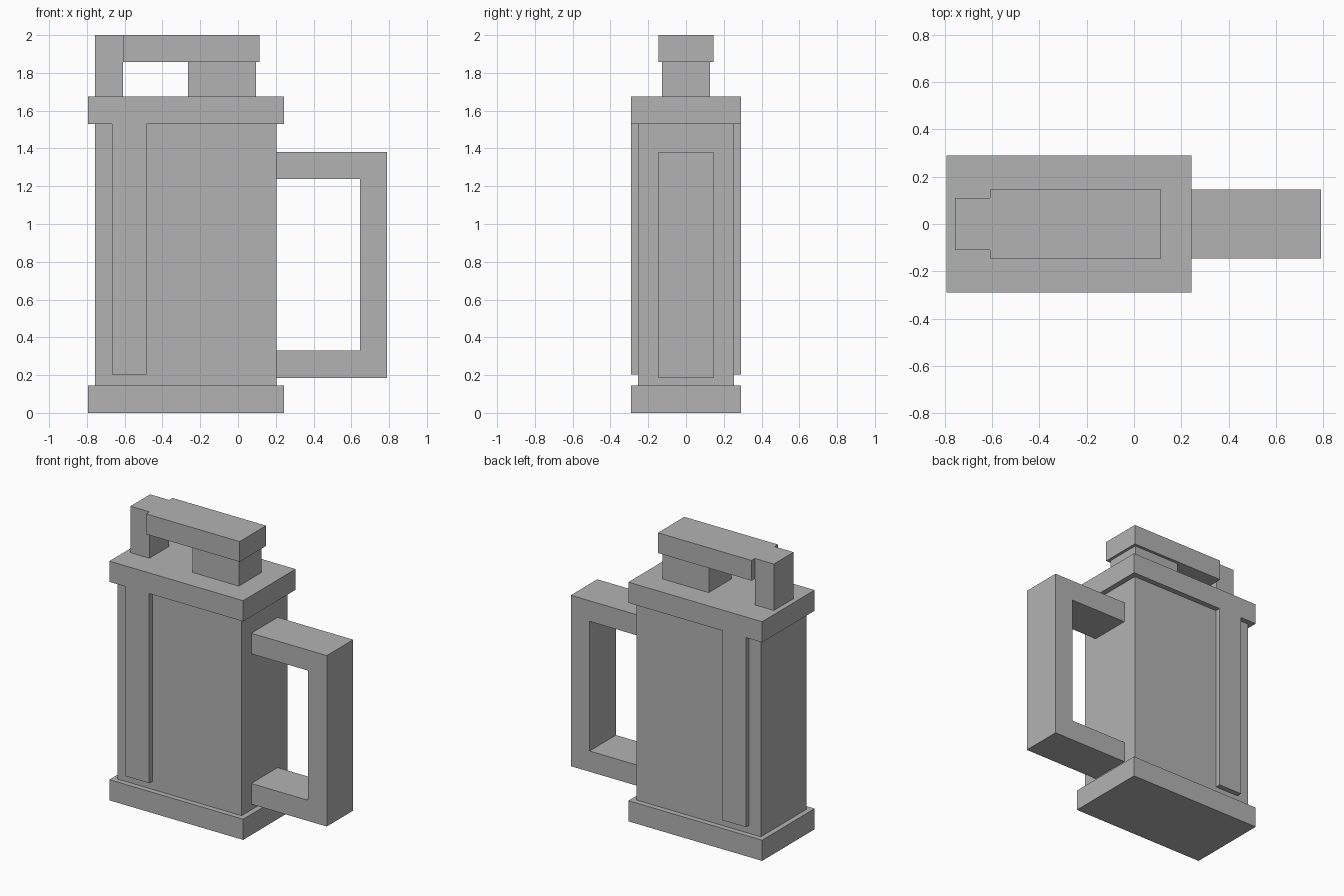
import bpy

if "Cube" in bpy.data.objects:
    bpy.data.objects.remove(bpy.data.objects["Cube"])

grey = bpy.data.materials.new("plain grey")
grey.diffuse_color = (0.45, 0.45, 0.45, 1)
grey.use_nodes = True
grey.node_tree.nodes["Principled BSDF"].inputs["Base Color"].default_value = grey.diffuse_color


def prism(name, outline, y0, y1):
    """Extrude an x-z outline (counter-clockwise seen from the front) from y0 to y1."""
    n = len(outline)
    verts = [(x, y, z) for y in (y0, y1) for x, z in outline]
    faces = [tuple(range(n)), tuple(reversed(range(n, 2 * n)))]
    faces += [(i, i + n, (i + 1) % n + n, (i + 1) % n) for i in range(n)]
    mesh = bpy.data.meshes.new(name)
    mesh.from_pydata(verts, [], faces)
    mesh.materials.append(grey)
    obj = bpy.data.objects.new(name, mesh)
    bpy.context.collection.objects.link(obj)
    return obj


def box(name, x0, x1, y0, y1, z0, z1):
    return prism(name, [(x0, z0), (x1, z0), (x1, z1), (x0, z1)], y0, y1)


# Container: base plinth, body and lid slab
box("base", -0.793, 0.243, -0.29, 0.29, 0, 0.145)
box("body", -0.757, 0.205, -0.253, 0.253, 0.145, 1.53)
box("lid", -0.793, 0.243, -0.29, 0.29, 1.53, 1.675)

# Raised strips on front and back
for side, y0, y1 in (("front", -0.29, -0.253), ("back", 0.253, 0.29)):
    box(side + "_strip", -0.667, -0.485, y0, y1, 0.203, 1.53)

# Side handle: one square C-shaped bracket
prism("handle", [(0.205, 0.185), (0.79, 0.185), (0.79, 1.382), (0.205, 1.382),
                 (0.205, 1.238), (0.645, 1.238), (0.645, 0.33), (0.205, 0.33)],
      -0.146, 0.146)

# Top mechanism: post, neck and the lever that bridges them
box("lever_post", -0.757, -0.61, -0.109, 0.109, 1.675, 2.0)
box("neck", -0.265, 0.095, -0.126, 0.126, 1.675, 1.858)
box("lever", -0.61, 0.115, -0.146, 0.146, 1.858, 2.0)
